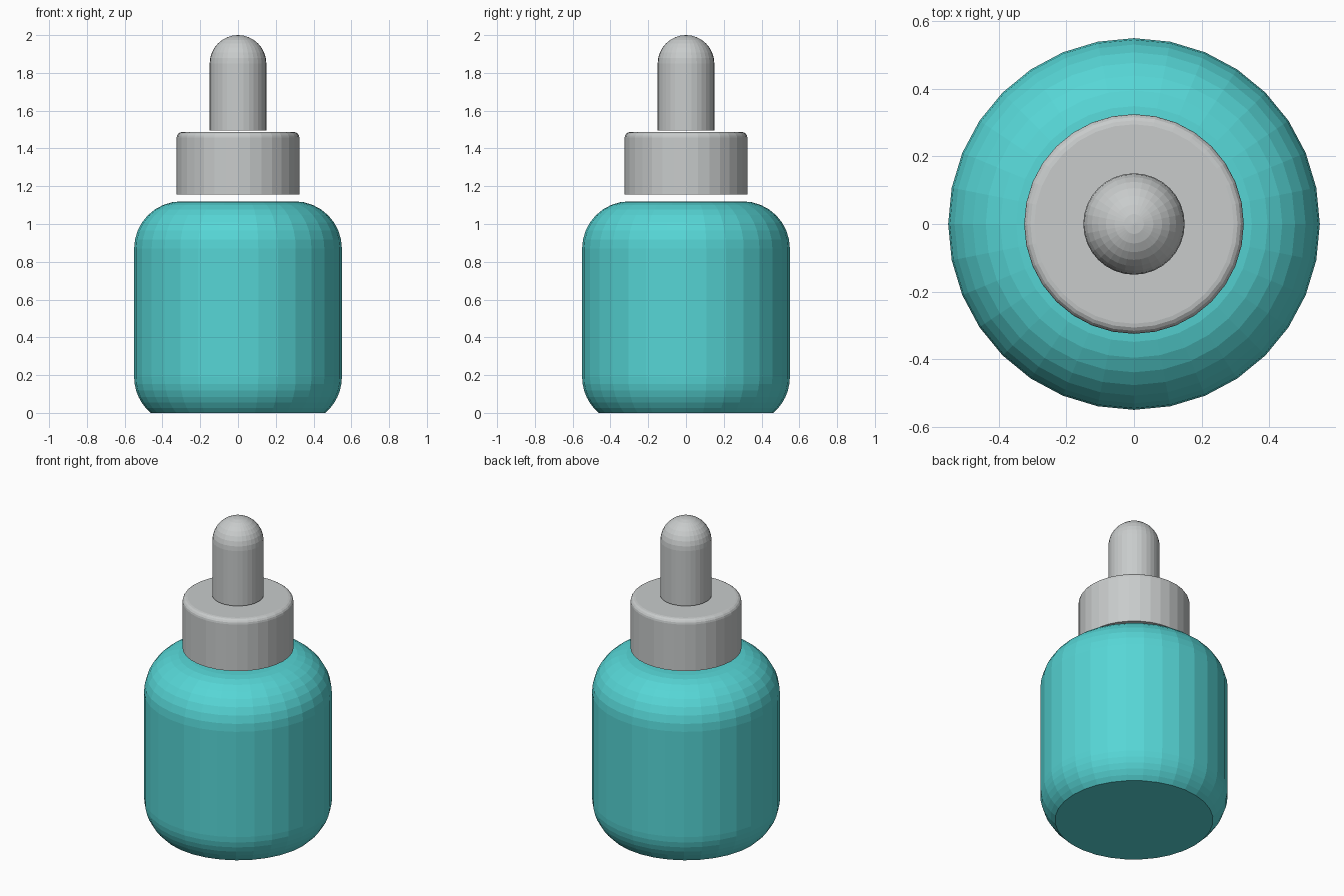
import bpy, bmesh, math

if "Cube" in bpy.data.objects:
    bpy.data.objects.remove(bpy.data.objects["Cube"])

SEGMENTS = 32


def material(name, rgb):
    m = bpy.data.materials.new(name)
    m.diffuse_color = (*rgb, 1)
    m.use_nodes = True
    m.node_tree.nodes["Principled BSDF"].inputs["Base Color"].default_value = m.diffuse_color
    return m


def arc(cx, cz, r, a0, a1, steps):
    """Profile points (radius, height) along an arc, angles in degrees."""
    pts = []
    for i in range(steps + 1):
        a = math.radians(a0 + (a1 - a0) * i / steps)
        pts.append((cx + r * math.cos(a), cz + r * math.sin(a)))
    return pts


def lathe(name, profile, mat):
    """Closed solid of revolution; a radius of zero makes a pole."""
    bm = bmesh.new()
    rings = []
    for r, z in profile:
        if r < 1e-5:
            rings.append([bm.verts.new((0, 0, z))])
        else:
            rings.append([bm.verts.new((r * math.cos(t), r * math.sin(t), z))
                          for t in (2 * math.pi * i / SEGMENTS for i in range(SEGMENTS))])
    for a, b in zip(rings, rings[1:]):
        for i in range(SEGMENTS):
            j = (i + 1) % SEGMENTS
            if len(b) == 1:
                bm.faces.new((a[i], a[j], b[0]))
            else:
                bm.faces.new((a[i], a[j], b[j], b[i]))
    bm.faces.new(rings[0][::-1])
    if len(rings[-1]) > 1:
        bm.faces.new(rings[-1])
    bmesh.ops.recalc_face_normals(bm, faces=bm.faces)
    me = bpy.data.meshes.new(name)
    bm.to_mesh(me)
    bm.free()
    me.materials.append(mat)
    ob = bpy.data.objects.new(name, me)
    bpy.context.collection.objects.link(ob)
    return ob


teal = material("teal", (0.093, 0.67, 0.67))
grey = material("light grey", (0.58, 0.60, 0.60))

# Rounded bottle, with the lower rounding cut off by the flat base
lathe("bottle", arc(0.30, 0.19, 0.25, math.degrees(math.asin(-0.19 / 0.25)), 0, 6)
      + arc(0.30, 0.87, 0.25, 0, 90, 8), teal)

# Screw collar floating just above the bottle
lathe("collar", [(0.325, 1.157)] + arc(0.295, 1.457, 0.03, 0, 90, 4), grey)

# Dropper bulb with a domed tip
lathe("dropper_bulb", [(0.15, 1.496)] + arc(0, 1.85, 0.15, 0, 90, 8), grey)
